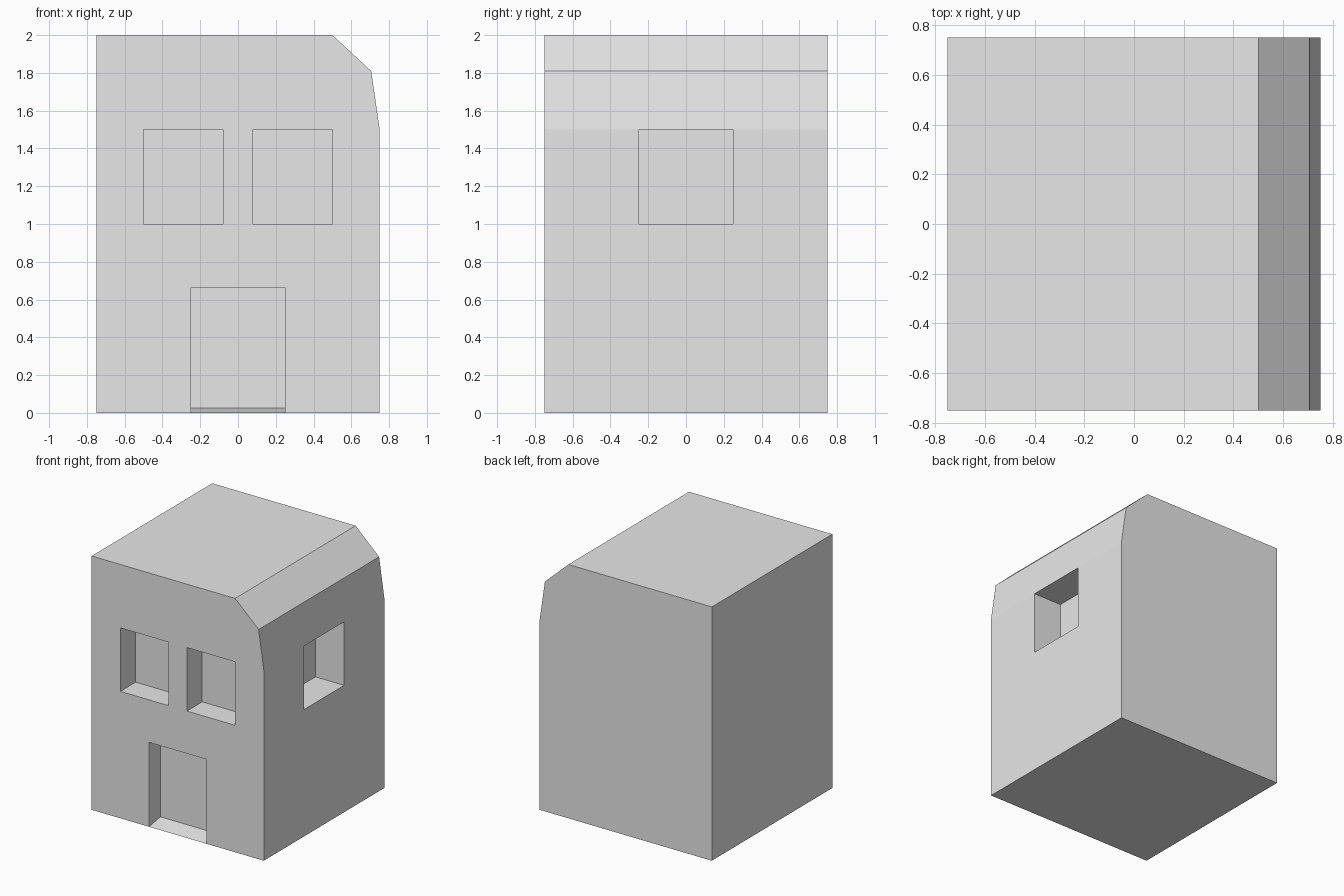
import bpy, bmesh
from mathutils import Vector

if "Cube" in bpy.data.objects:
    bpy.data.objects.remove(bpy.data.objects["Cube"], do_unlink=True)

X, Y, Z = Vector((1, 0, 0)), Vector((0, 1, 0)), Vector((0, 0, 1))
HALF = 0.75

grey = bpy.data.materials.new("plain_grey")
grey.use_nodes = True
grey.diffuse_color = (0.8, 0.8, 0.8, 1)
grey.node_tree.nodes["Principled BSDF"].inputs["Base Color"].default_value = (0.8, 0.8, 0.8, 1)

bm = bmesh.new()

# Building block: front profile with a bevelled shoulder, extruded backwards
profile = [(-HALF, 0), (HALF, 0), (HALF, 1.5), (0.705, 1.81), (0.5, 2), (-HALF, 2)]
front = bm.faces.new([bm.verts.new((x, -HALF, z)) for x, z in profile])
back = bmesh.ops.extrude_face_region(bm, geom=[front], use_keep_orig=True)
bmesh.ops.translate(bm, vec=Y * 2 * HALF,
                    verts=[v for v in back["geom"] if isinstance(v, bmesh.types.BMVert)])
bmesh.ops.recalc_face_normals(bm, faces=bm.faces)


def wall_faces(normal, low=0, high=2):
    """Faces of the outer wall facing one way, within a height band."""
    return [f for f in bm.faces if f.normal.dot(normal) > 0.9999
            and abs(f.calc_center_median().dot(normal) - HALF) < 0.001
            and low < f.calc_center_bounds().z < high]


def slice_wall(faces, axis, at):
    geom = set(faces)
    for f in faces:
        geom.update(f.edges, f.verts)
    bmesh.ops.bisect_plane(bm, geom=list(geom), dist=1e-5, plane_co=axis * at, plane_no=axis)
    bm.normal_update()


def recess(normal, across, a, b, low, high, depth):
    """Push one panel of a sliced wall inwards and return its new face."""
    panel = [f for f in wall_faces(normal, low, high)
             if a < f.calc_center_bounds().dot(across) < b]
    inner = bmesh.ops.extrude_discrete_faces(bm, faces=panel)["faces"][0]
    bmesh.ops.translate(bm, vec=-normal * depth, verts=inner.verts)
    bm.normal_update()
    return inner


# Slice the front wall into a door band and a window band
DOOR_TOP, SILL, HEAD = 0.665, 1.0, 1.5
for z in (DOOR_TOP, SILL, HEAD):
    slice_wall(wall_faces(-Y), Z, z)
for x in (-0.25, 0.25):
    slice_wall(wall_faces(-Y, 0, DOOR_TOP), X, x)
for x in (-0.5, -0.08, 0.08, 0.5):
    slice_wall(wall_faces(-Y, SILL, HEAD), X, x)

# Slice the side wall around its window
slice_wall(wall_faces(X), Z, SILL)
for y in (-0.25, 0.25):
    slice_wall(wall_faces(X, SILL, HEAD), Y, y)

# Windows
recess(-Y, X, -0.5, -0.08, SILL, HEAD, 0.19)
recess(-Y, X, 0.08, 0.5, SILL, HEAD, 0.19)
recess(X, Y, -0.25, 0.25, SILL, HEAD, 0.25)

# Doorway with a gently ramped threshold
door = recess(-Y, X, -0.25, 0.25, 0, DOOR_TOP, 0.14)
for v in door.verts:
    if v.co.z < 0.01:
        v.co.z = 0.025

bmesh.ops.recalc_face_normals(bm, faces=bm.faces)
mesh = bpy.data.meshes.new("building")
bm.to_mesh(mesh)
bm.free()
mesh.materials.append(grey)
bpy.context.collection.objects.link(bpy.data.objects.new("building", mesh))
